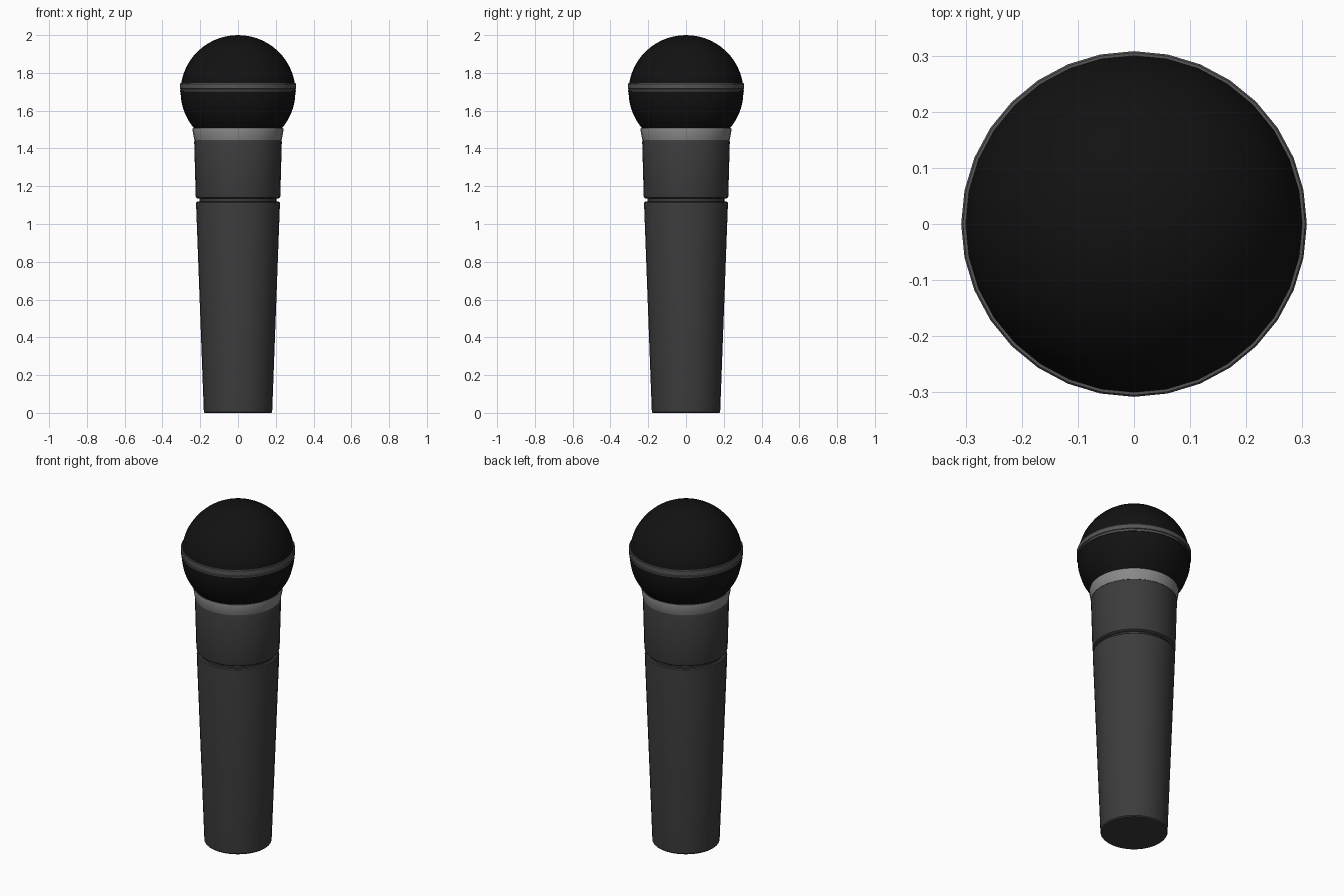
import bpy, bmesh, math

if "Cube" in bpy.data.objects:
    bpy.data.objects.remove(bpy.data.objects["Cube"])

SIDES = 32


def material(name, v):
    m = bpy.data.materials.new(name)
    m.diffuse_color = (v, v, v, 1)
    m.use_nodes = True
    m.node_tree.nodes["Principled BSDF"].inputs["Base Color"].default_value = m.diffuse_color
    return m


def lathe(name, profile, mat, angle=35):
    """Revolve (radius, z) points round the z axis; radius 0 makes a pole."""
    bm = bmesh.new()
    rings = []
    for r, z in profile:
        if r == 0:
            rings.append([bm.verts.new((0, 0, z))] * SIDES)
        else:
            rings.append([bm.verts.new((r * math.cos(2 * math.pi * i / SIDES),
                                        r * math.sin(2 * math.pi * i / SIDES), z))
                          for i in range(SIDES)])
    for a, b in zip(rings, rings[1:]):
        for i in range(SIDES):
            j = (i + 1) % SIDES
            bm.faces.new(list(dict.fromkeys((a[i], a[j], b[j], b[i]))))
    bmesh.ops.recalc_face_normals(bm, faces=bm.faces[:])
    me = bpy.data.meshes.new(name)
    bm.to_mesh(me)
    bm.free()
    ob = bpy.data.objects.new(name, me)
    bpy.context.collection.objects.link(ob)
    me.materials.append(mat)
    bpy.ops.object.select_all(action='DESELECT')
    ob.select_set(True)
    bpy.context.view_layer.objects.active = ob
    bpy.ops.object.shade_smooth_by_angle(angle=math.radians(angle))
    return ob


def arc(start, end, n, radius=0.304, height=0.3, centre=1.7):
    """Profile points along the ball, angles measured up from its equator."""
    pts = []
    for i in range(n + 1):
        t = math.radians(start + (end - start) * i / n)
        r = radius * math.cos(t)
        pts.append((r if r > 1e-4 else 0, centre + height * math.sin(t)))
    return pts


body = material("body_paint", 0.045)
mesh = material("grille_black", 0.006)
band = material("band_grey", 0.09)
metal = material("collar_metal", 0.25)

# Tapered handle and the upper body, joined by a recessed groove
lathe("handle", [(0, 0), (0.176, 0), (0.181, 0.006), (0.222, 1.106),
                 (0.221, 1.114), (0.216, 1.119), (0.205, 1.12),
                 (0.205, 1.134), (0.216, 1.135), (0.222, 1.14),
                 (0.224, 1.148), (0.232, 1.436), (0.229, 1.445), (0, 1.445)], body)

# Flared metal collar under the ball
lathe("collar", [(0.2, 1.443), (0.231, 1.445), (0.234, 1.458), (0.241, 1.498),
                 (0.239, 1.508), (0.2, 1.508)], metal)

# Ball grille halves
lathe("lower_grille", [(0, 1.505)] + arc(-40, 0, 7), mesh)
lathe("upper_grille", arc(0, 90, 14), mesh)

# Band round the ball, with a thin lip below a groove
lathe("grille_band", [(0.298, 1.7), (0.307, 1.701), (0.308, 1.709), (0.304, 1.711),
                      (0.304, 1.715), (0.308, 1.717), (0.308, 1.742),
                      (0.305, 1.746), (0.295, 1.746)], band)
